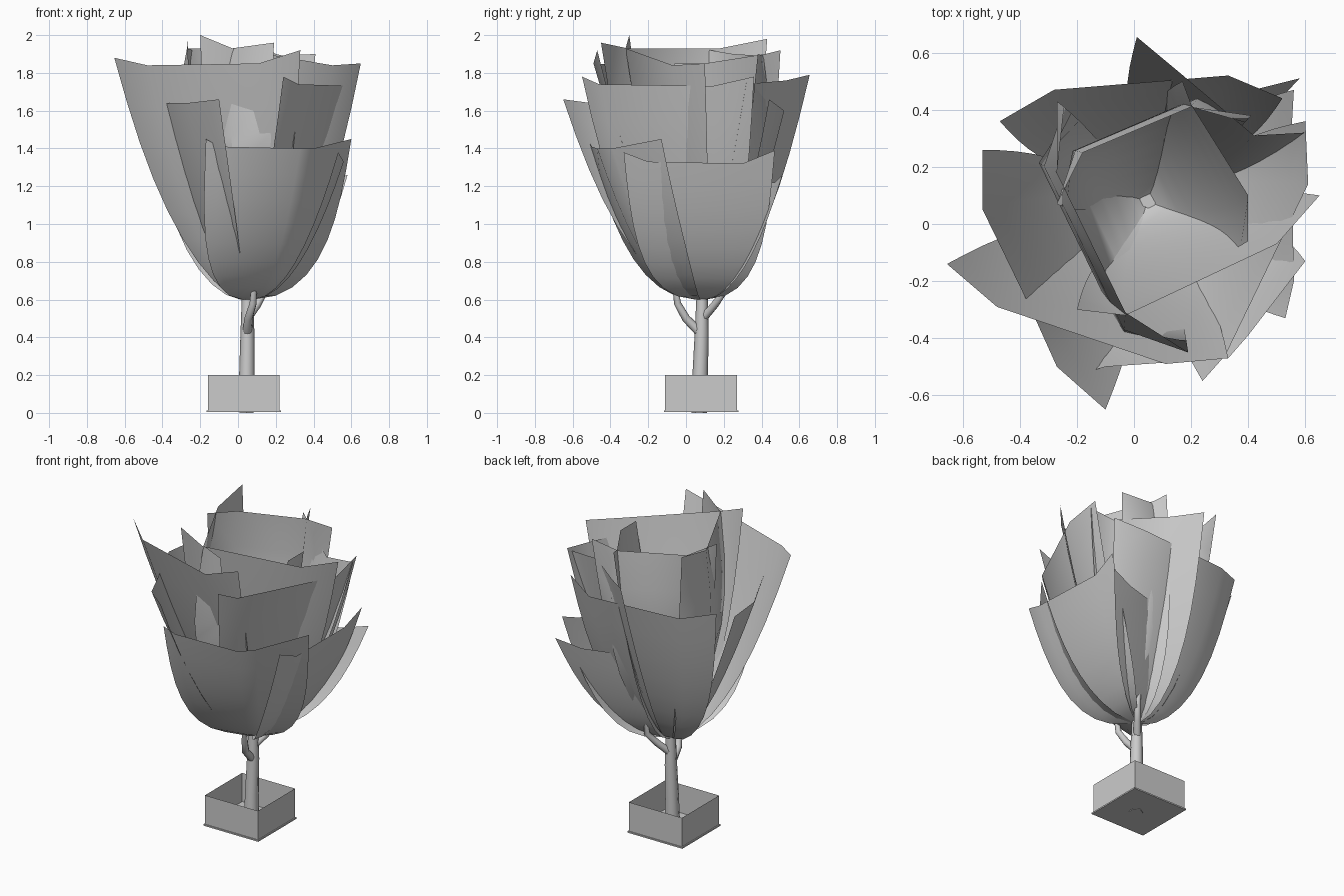
import bpy, bmesh, math
from mathutils import Vector

cube = bpy.data.objects.get("Cube")
if cube:
    bpy.data.objects.remove(cube, do_unlink=True)

grey = bpy.data.materials.new("plain_grey")
grey.use_nodes = True
colour = (0.6, 0.6, 0.6, 1)
grey.diffuse_color = colour
grey.node_tree.nodes["Principled BSDF"].inputs["Base Color"].default_value = colour

AXIS = Vector((0.045, 0.08, 0))


def finish(obj, angle):
    obj.data.materials.clear()
    obj.data.materials.append(grey)
    bpy.ops.object.select_all(action='DESELECT')
    obj.select_set(True)
    bpy.context.view_layer.objects.active = obj
    bpy.ops.object.shade_smooth_by_angle(angle=math.radians(angle))


def from_bmesh(name, bm, angle):
    mesh = bpy.data.meshes.new(name)
    bm.to_mesh(mesh)
    bm.free()
    obj = bpy.data.objects.new(name, mesh)
    bpy.context.collection.objects.link(obj)
    finish(obj, angle)


def leaf(name, rim, power=0.6, swell=0.06, curl=0.0, bottom=0.6, rows=9):
    """Cupped sheet from a rim line to the tree axis.
    swell widens its sides half way down, curl makes its belly wider than its rim."""
    rim = [Vector(p) for p in rim]
    side = rim[-1] - rim[0]
    side.z = 0
    side.normalize()
    steps = [0]
    for a, b in zip(rim, rim[1:]):
        steps.append(steps[-1] + (b - a).length)
    bm = bmesh.new()
    grid = []
    for p, step in zip(rim, steps):
        u = 2 * step / steps[-1] - 1
        column = []
        for i in range(rows + 1):
            t = (i / rows) ** 1.7
            s = 0.04 + 0.96 * t ** power
            belly = s + curl * (1 - u * u) * math.sin(math.pi * t)
            co = AXIS + (p - AXIS) * belly + side * (u * swell * math.sin(math.pi * s))
            co.z = bottom + (p.z - bottom) * t
            column.append(bm.verts.new(co))
        grid.append(column)
    for a, b in zip(grid, grid[1:]):
        for i in range(rows):
            bm.faces.new((a[i], b[i], b[i + 1], a[i + 1]))
    from_bmesh(name, bm, 75)


def tube(name, points, radii):
    curve = bpy.data.curves.new(name, 'CURVE')
    curve.dimensions = '3D'
    curve.bevel_depth = 1
    curve.bevel_resolution = 2
    curve.use_fill_caps = True
    spline = curve.splines.new('POLY')
    spline.points.add(len(points) - 1)
    for p, co, r in zip(spline.points, points, radii):
        p.co = (*co, 1)
        p.radius = r
    obj = bpy.data.objects.new(name, curve)
    bpy.context.collection.objects.link(obj)
    bpy.ops.object.select_all(action='DESELECT')
    obj.select_set(True)
    bpy.context.view_layer.objects.active = obj
    bpy.ops.object.convert(target='MESH')
    finish(bpy.context.view_layer.objects.active, 65)


def slab(name, half, z0, z1, open_top=False):
    bm = bmesh.new()
    bmesh.ops.create_cube(bm, size=1)
    for v in bm.verts:
        v.co = Vector((0.03 + v.co.x * 2 * half, 0.08 + v.co.y * 2 * half,
                       z0 + (v.co.z + 0.5) * (z1 - z0)))
    if open_top:
        top = max(bm.faces, key=lambda f: f.calc_center_median().z)
        bmesh.ops.inset_region(bm, faces=[top], thickness=0.004)
        bmesh.ops.translate(bm, verts=top.verts, vec=(0, 0, -(z1 - z0) + 0.008))
    from_bmesh(name, bm, 20)


# Planter box with its rim plate and drain
slab("planter_box", 0.19, 0.008, 0.2, open_top=True)
slab("base_plate", 0.197, 0.004, 0.013)
bm = bmesh.new()
bmesh.ops.create_cone(bm, cap_ends=True, segments=6, radius1=0.042, radius2=0.042, depth=0.006)
bmesh.ops.translate(bm, verts=bm.verts, vec=(0.045, 0.07, 0.003))
from_bmesh("drain_plug", bm, 20)

# Trunk and branches
tube("trunk", [(0.047, 0.07, 0.012), (0.047, 0.075, 0.2), (0.05, 0.083, 0.42), (0.05, 0.085, 0.61)],
     [0.045, 0.041, 0.037, 0.03])
tube("front_branch", [(0.05, 0.07, 0.43), (0.055, 0.0, 0.5), (0.08, -0.045, 0.58), (0.09, -0.07, 0.76)],
     [0.025, 0.022, 0.019, 0.011])
tube("back_branch", [(0.05, 0.09, 0.5), (0.1, 0.15, 0.57), (0.14, 0.2, 0.64), (0.14, 0.215, 0.78)],
     [0.023, 0.021, 0.018, 0.01])

# Inner ring of leaves
leaf("inner_left_leaf", [(-0.27, 0.43, 1.98), (-0.27, 0.18, 1.93), (-0.03, -0.31, 1.93), (0.19, -0.45, 1.96)],
     curl=0.6)
leaf("inner_front_leaf", [(-0.2, -0.3, 2.0), (-0.03, -0.32, 1.93), (0.5, -0.07, 1.84), (0.65, 0.1, 1.85)])
leaf("inner_right_leaf", [(0.4, -0.06, 1.85), (0.4, 0.1, 1.85), (0.2, 0.42, 1.9), (0.17, 0.5, 1.92)],
     swell=0.1, curl=0.1)
leaf("inner_back_leaf", [(0.41, 0.38, 1.9), (0.2, 0.41, 1.89), (-0.18, 0.25, 1.9), (-0.27, 0.07, 1.93)],
     curl=0.45)

# Middle ring of leaves
leaf("front_leaf", [(-0.655, -0.14, 1.88), (-0.48, -0.29, 1.84), (0.11, -0.49, 1.85), (0.33, -0.47, 1.92)],
     power=0.7)
leaf("right_leaf", [(0.24, -0.55, 1.78), (0.32, -0.46, 1.74), (0.61, 0.14, 1.73), (0.6, 0.36, 1.78)])
leaf("back_right_leaf", [(0.6, 0.32, 1.75), (0.42, 0.31, 1.74), (0.16, 0.53, 1.76), (0.01, 0.655, 1.79)])
leaf("back_leaf", [(0.52, 0.44, 1.66), (0.33, 0.52, 1.6), (-0.28, 0.47, 1.6), (-0.47, 0.36, 1.64)],
     swell=0.08)

# Outer ring of leaves
leaf("outer_left_leaf", [(-0.53, 0.26, 1.6), (-0.53, 0.05, 1.62), (-0.36, -0.3, 1.64), (-0.27, -0.5, 1.64),
                         (-0.1, -0.65, 1.66)], power=0.66)
leaf("low_front_leaf", [(-0.17, -0.52, 1.45), (-0.1, -0.5, 1.41), (0.33, -0.47, 1.4), (0.4, -0.39, 1.4),
                        (0.6, -0.13, 1.45)], power=0.5, swell=0.1)
leaf("low_right_leaf", [(0.53, -0.33, 1.38), (0.56, -0.2, 1.33), (0.55, 0.3, 1.32), (0.56, 0.47, 1.39)],
     power=0.48, swell=0.08)
leaf("low_back_leaf", [(0.58, 0.51, 1.26), (0.42, 0.47, 1.22), (0.25, 0.42, 1.22)], power=0.55)
